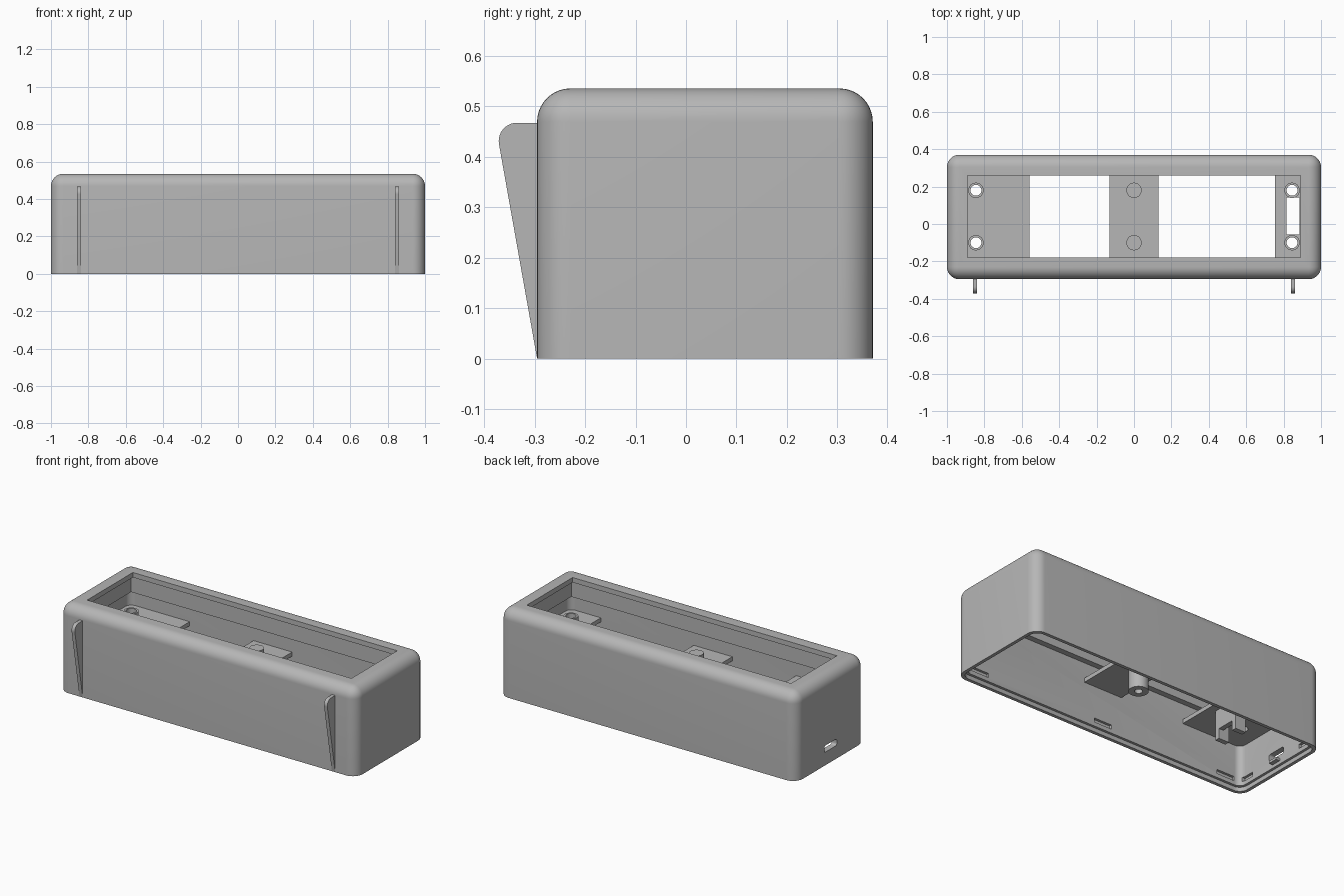
import bpy, bmesh, math
from mathutils import Matrix, Vector

if "Cube" in bpy.data.objects:
    bpy.data.objects.remove(bpy.data.objects["Cube"])

GREY = (0.47, 0.47, 0.47, 1)
mat = bpy.data.materials.new("plain grey plastic")
mat.use_nodes = True
mat.diffuse_color = GREY
mat.node_tree.nodes["Principled BSDF"].inputs["Base Color"].default_value = GREY


def finish(name, bm):
    bmesh.ops.recalc_face_normals(bm, faces=bm.faces)
    me = bpy.data.meshes.new(name)
    bm.to_mesh(me)
    bm.free()
    me.materials.append(mat)
    ob = bpy.data.objects.new(name, me)
    bpy.context.collection.objects.link(ob)
    return ob


def box(name, x, y, z, round_edges=None, radius=0.0, segs=8):
    """Box from ranges; edges chosen by a rule are rounded."""
    bm = bmesh.new()
    size = [b - a for a, b in (x, y, z)]
    mid = [(a + b) / 2 for a, b in (x, y, z)]
    bmesh.ops.create_cube(bm, size=1, matrix=Matrix.Translation(mid) @ Matrix.Diagonal(size + [1]))
    if round_edges:
        edges = [e for e in bm.edges if round_edges(e)]
        bmesh.ops.bevel(bm, geom=edges, offset=radius, segments=segs, profile=0.5, affect='EDGES')
    return finish(name, bm)


def cylinder(name, x, y, z, radius, depth_to):
    bm = bmesh.new()
    bmesh.ops.create_cone(bm, cap_ends=True, segments=32, radius1=radius, radius2=radius,
                          depth=depth_to - z,
                          matrix=Matrix.Translation((x, y, (z + depth_to) / 2)))
    return finish(name, bm)


def cut(ob, *cutters):
    """Subtract the cutters, bake the result and discard them."""
    for c in cutters:
        m = ob.modifiers.new("cut", 'BOOLEAN')
        m.operation, m.solver, m.object = 'DIFFERENCE', 'EXACT', c
    deps = bpy.context.evaluated_depsgraph_get()
    me = bpy.data.meshes.new_from_object(ob.evaluated_get(deps))
    ob.modifiers.clear()
    ob.data = me
    for c in cutters:
        bpy.data.objects.remove(c)


def along(axis):
    return lambda e: abs((e.verts[0].co - e.verts[1].co).normalized()[axis]) > 0.9


def not_bottom(e):
    return max(v.co.z for v in e.verts) > 0.01


FRONT, BACK, TOP, WALL = -0.295, 0.37, 0.535, 0.035
MID = (FRONT + BACK) / 2


def inset(t):
    return (-1 + t, 1 - t), (FRONT + t, BACK - t)


# Outer shell with an open base and a window in the top
shell = box("case_shell", (-1, 1), (FRONT, BACK), (0, TOP), not_bottom, 0.066, 10)
cutters = [
    box("cavity", *inset(WALL), (-0.1, 0.39), along(2), 0.04),
    box("upper_cavity", *inset(0.07), (0.3, 0.505)),
    box("lid_recess", *inset(0.02), (-0.1, 0.025), along(2), 0.05),
    box("window", (-0.89, 0.89), (-0.18, 0.26), (0.45, 0.7)),
    box("port", (-1.1, -0.9), (MID - 0.06, MID + 0.06), (0.08, 0.12), along(0), 0.012, 4),
]
# Snap notches inside the long and short walls
for x in (-0.86, 0, 0.86):
    cutters.append(box("notch", (x - 0.06, x + 0.06), (FRONT + 0.02, BACK - 0.02), (0.05, 0.075)))
for y in (-0.2, 0.27):
    cutters.append(box("notch", (-0.98, 0.98), (y - 0.04, y + 0.04), (0.05, 0.075)))
cut(shell, *cutters)

# Cross shelves that carry the mounting posts
SHELF = (0.27, 0.295)
ACROSS = (FRONT + 0.03, BACK - 0.03)
shelves = {
    "left": box("left_shelf", (0.755, 0.97), ACROSS, SHELF),
    "centre": box("centre_shelf", (-0.13, 0.13), ACROSS, SHELF),
    "right": box("right_shelf", (-0.97, -0.56), ACROSS, SHELF),
}
cut(shelves["left"], box("cable_slot", (0.815, 0.885), (-0.057, 0.142), (0.2, 0.4)))

# Mounting posts: hollow at the ends, solid in the middle
for y in (-0.10, 0.18):
    for side, x in (("right", -0.845), ("centre", 0), ("left", 0.845)):
        post = cylinder(side + "_post", x, y, 0.28, 0.041, 0.345)
        if x:
            cut(post, cylinder("bore", x, y, 0.2, 0.029, 0.4))
            cut(shelves[side], cylinder("bore", x, y, 0.2, 0.029, 0.4))

# Screw boss under the centre shelf
boss = cylinder("screw_boss", 0, MID, 0.13, 0.055, 0.28)
cut(boss, cylinder("bore", 0, MID, 0.1, 0.022, 0.26))

# Board holder behind the port
box("holder_plate", (-0.64, -0.61), (MID - 0.08, MID + 0.08), (0.15, 0.28))
for y in (MID - 0.07, MID + 0.07):
    box("holder_prong", (-0.68, -0.61), (y - 0.015, y + 0.015), (0.09, 0.28))
box("port_stop", (-0.97, -0.94), (MID - 0.03, MID + 0.03), (0.045, 0.06))

# Tapered front ribs with a rounded upper tip
tip, r = Vector((-0.335, 0.431)), 0.036
arc = [(tip.x + r * math.cos(a), tip.y + r * math.sin(a))
       for a in (math.radians(90 + i * 10) for i in range(11))]
profile = [(FRONT + 0.01, 0), (FRONT, 0)] + arc[::-1] + [(FRONT + 0.01, tip.y + r)]
for side, x in (("right", -0.85), ("left", 0.85)):
    bm = bmesh.new()
    face = bm.faces.new([bm.verts.new((x - 0.011, y, z)) for y, z in profile])
    out = bmesh.ops.extrude_face_region(bm, geom=[face])
    bmesh.ops.translate(bm, vec=(0.022, 0, 0),
                        verts=[v for v in out["geom"] if isinstance(v, bmesh.types.BMVert)])
    finish(side + "_front_rib", bm)

# Smooth rounded surfaces while keeping hard edges
bpy.ops.object.select_all(action='DESELECT')
for ob in bpy.context.collection.objects:
    if ob.type == 'MESH':
        ob.select_set(True)
        bpy.context.view_layer.objects.active = ob
bpy.ops.object.shade_smooth_by_angle(angle=math.radians(30))
